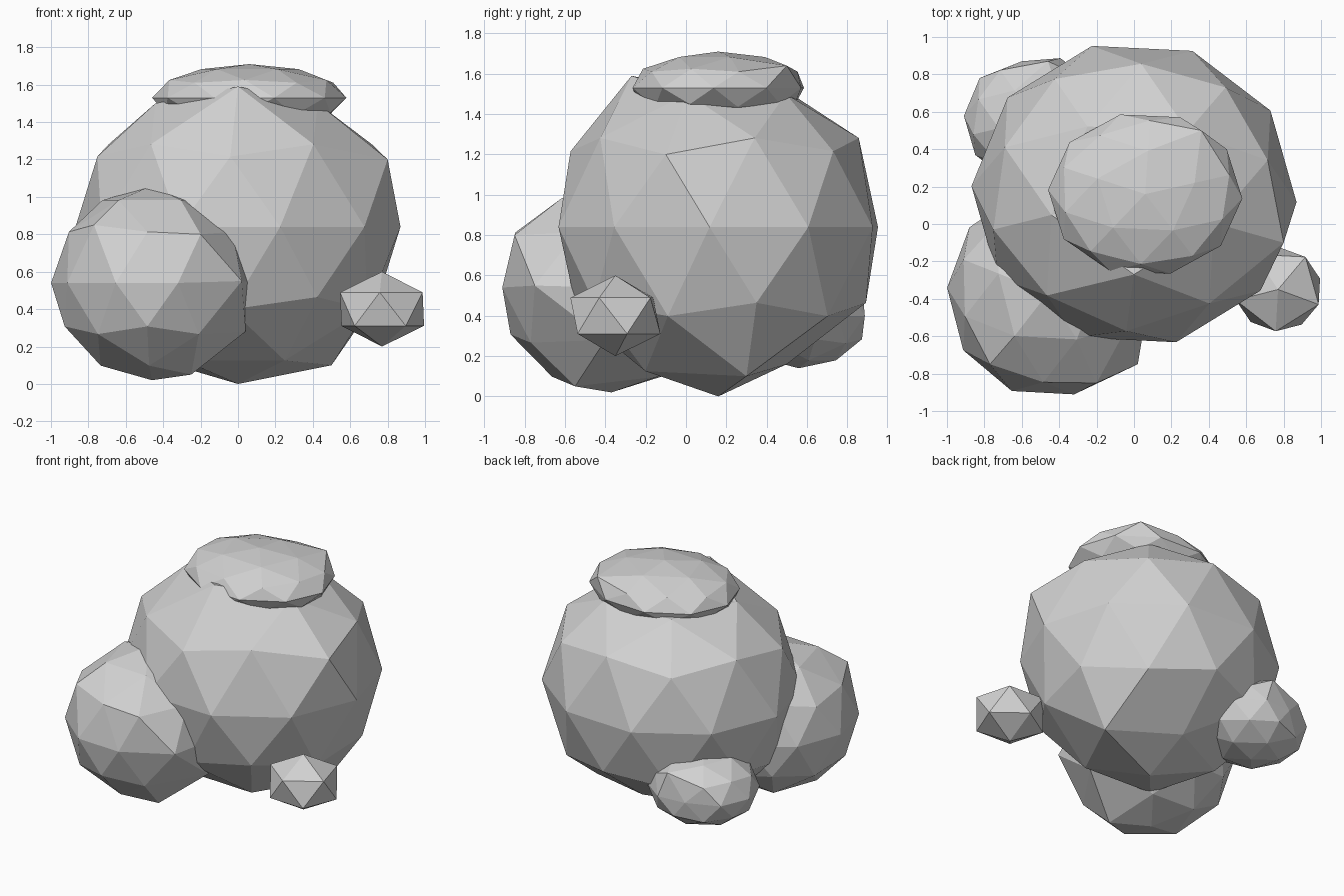
import bpy
from math import radians, inf
from mathutils import Matrix, Vector

cube = bpy.data.objects.get("Cube")
if cube:
    bpy.data.objects.remove(cube, do_unlink=True)

# One pale grey stone colour
stone = bpy.data.materials.new("pale_grey_stone")
stone.use_nodes = True
grey = Vector.Fill(3, 0.64).to_4d()
stone.diffuse_color = grey
bsdf = stone.node_tree.nodes["Principled BSDF"]
bsdf.inputs["Base Color"].default_value = grey
bsdf.inputs["Roughness"].default_value = 0.9

# The rocks share two turns, half a facet apart
TURN = radians(-21)
HALF_FACET = radians(36)


def rock(name, centre, radii, turn, detail=2, flat_top=inf):
    """Faceted rock, levelled off above the flat_top height."""
    bpy.ops.mesh.primitive_ico_sphere_add(subdivisions=detail, radius=1)
    ob = bpy.context.object
    ob.name = name
    shape = (Matrix.Translation(centre) @ Matrix.Diagonal(radii).to_4x4()
             @ Matrix.Rotation(turn, 4, "Z"))
    ob.data.transform(shape)
    for vertex in ob.data.vertices:
        vertex.co.z = min(vertex.co.z, flat_top)
    ob.data.materials.append(stone)
    ob.data.shade_flat()
    return ob


def pull_corner(ob, x, y, z):
    """Break the regular form by pulling the nearest vertex to a point."""
    target = Vector((x, y, z))
    nearest = min(ob.data.vertices,
                  key=lambda vertex: (vertex.co - target).length)
    nearest.co = target


# Main boulder, level under the slab, with one peak poking out in front
main = rock("main_boulder", (0, 0.16, 0.84), (0.87, 0.82, 0.84), TURN,
            flat_top=1.5)
pull_corner(main, x=0.8, y=-0.1, z=1.2)
pull_corner(main, x=0.5, y=0.3, z=0.1)
pull_corner(main, x=0, y=0.5, z=0.16)
pull_corner(main, x=0, y=-0.27, z=1.59)

# Flat slab resting on top, with a bulging back corner
slab = rock("top_slab", (0.06, 0.16, 1.53), (0.52, 0.44, 0.18),
            TURN + HALF_FACET)
pull_corner(slab, x=0.36, y=0.5, z=1.64)

# Large boulder at the front
front = rock("front_boulder", (-0.46, -0.37, 0.54), (0.54, 0.56, 0.52),
             TURN + HALF_FACET)
pull_corner(front, x=0.02, y=-0.75, z=0.55)
pull_corner(front, x=-0.2, y=-0.85, z=0.8)
pull_corner(front, x=-0.77, y=-0.75, z=0.85)
pull_corner(front, x=0.04, y=-0.4, z=0.28)
pull_corner(front, x=-0.25, y=-0.55, z=0.05)

# Flattened rock at the back
back = rock("back_rock", (-0.53, 0.56, 0.4), (0.38, 0.35, 0.26), TURN)
pull_corner(back, x=-0.46, y=0.87, z=0.58)
pull_corner(back, x=-0.6, y=0.87, z=0.4)

# Small twenty-sided stone at the side
rock("small_stone", (0.77, -0.35, 0.4), (0.26, 0.25, 0.2), TURN, detail=1)
